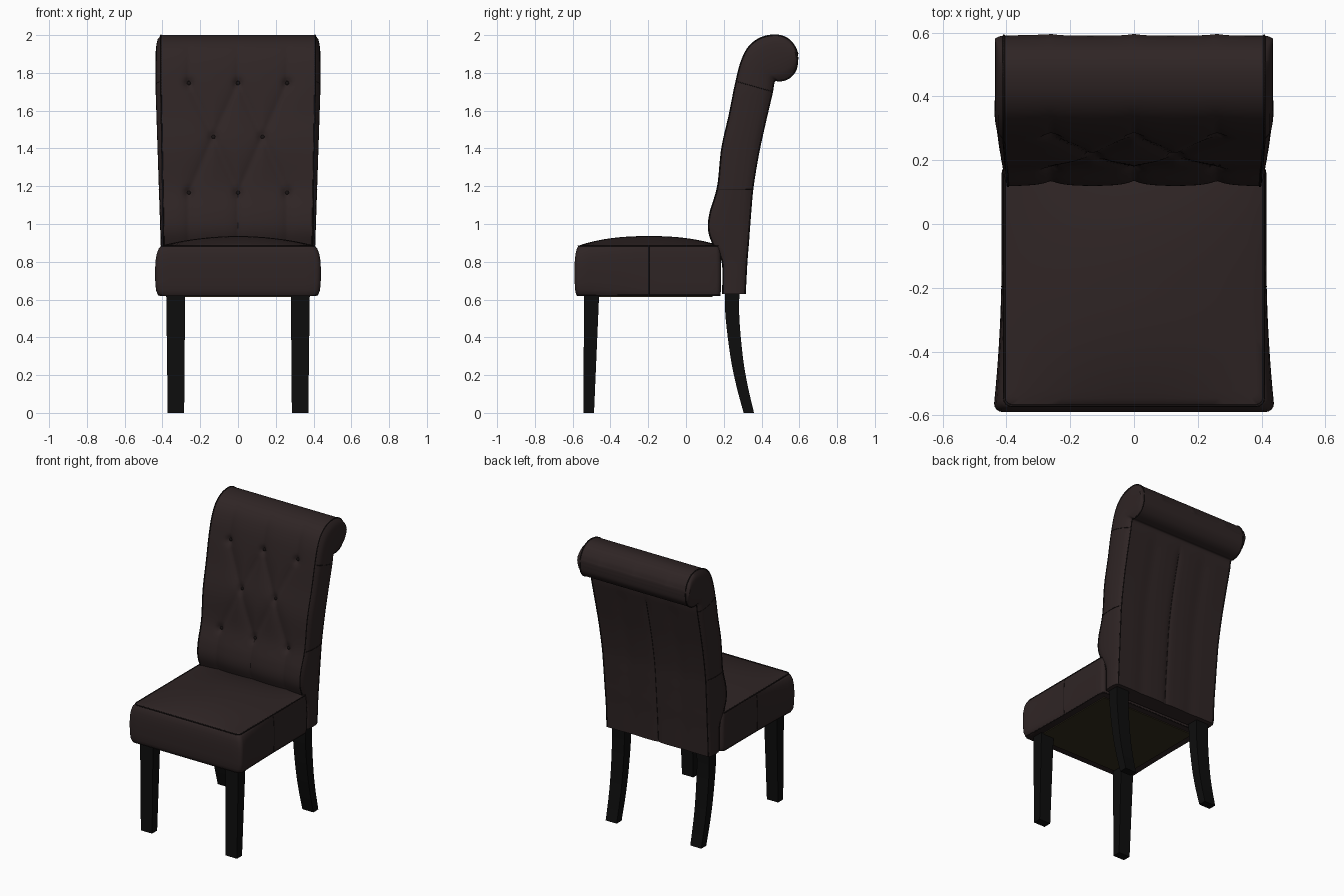
import bpy, bmesh, math
from mathutils import Vector

cube = bpy.data.objects.get("Cube")
if cube:
    bpy.data.objects.remove(cube, do_unlink=True)


def material(name, rgb, rough):
    m = bpy.data.materials.new(name)
    m.use_nodes = True
    m.diffuse_color = (*rgb, 1)
    bsdf = m.node_tree.nodes["Principled BSDF"]
    bsdf.inputs["Base Color"].default_value = (*rgb, 1)
    bsdf.inputs["Roughness"].default_value = rough
    return m


LEATHER = material("dark brown leather", (0.028, 0.018, 0.018), 0.6)
SEAM = material("seam shadow brown", (0.010, 0.007, 0.007), 0.8)
WOOD = material("black wood", (0.004, 0.004, 0.004), 0.5)
LINING = material("olive lining", (0.034, 0.026, 0.012), 0.9)


def loft(name, rings, mat, angle=45):
    """Skin closed rings of equal length and cap both ends."""
    bm = bmesh.new()
    rows = [[bm.verts.new(p) for p in ring] for ring in rings]
    n = len(rows[0])
    for a, b in zip(rows, rows[1:]):
        for i in range(n):
            bm.faces.new((a[i], a[(i + 1) % n], b[(i + 1) % n], b[i]))
    bm.faces.new(rows[0][::-1])
    bm.faces.new(rows[-1])
    bmesh.ops.recalc_face_normals(bm, faces=bm.faces)
    mesh = bpy.data.meshes.new(name)
    bm.to_mesh(mesh)
    bm.free()
    ob = bpy.data.objects.new(name, mesh)
    bpy.context.collection.objects.link(ob)
    mesh.materials.append(mat)
    bpy.ops.object.select_all(action='DESELECT')
    ob.select_set(True)
    bpy.context.view_layer.objects.active = ob
    bpy.ops.object.shade_smooth_by_angle(angle=math.radians(angle))
    return ob


def piping(name, points, closed=False, radius=0.004):
    cu = bpy.data.curves.new(name, 'CURVE')
    cu.dimensions = '3D'
    cu.bevel_depth = radius
    cu.bevel_resolution = 1
    sp = cu.splines.new('POLY')
    sp.points.add(len(points) - 1)
    for q, p in zip(sp.points, points):
        q.co = (*p, 1)
    sp.use_cyclic_u = closed
    cu.materials.append(SEAM)
    ob = bpy.data.objects.new(name, cu)
    bpy.context.collection.objects.link(ob)


def spline(pts, steps):
    """Catmull-Rom samples through 2D points."""
    p = [Vector(q) for q in pts]
    p = [2 * p[0] - p[1]] + p + [2 * p[-1] - p[-2]]
    out = []
    for a, b, c, d in zip(p, p[1:], p[2:], p[3:]):
        for k in range(steps):
            t = k / steps
            out.append(0.5 * (2 * b + (c - a) * t + (2 * a - 5 * b + 4 * c - d) * t * t
                              + (3 * b - a - 3 * c + d) * t ** 3))
    return out + [p[-2]]


# Backrest: paired front and rear outlines (y, z), meeting at the scroll tip
FRONT = spline([(.195, .63), (.192, .8), (.145, .89), (.12, .97), (.128, 1.06), (.168, 1.2),
                (.19, 1.4), (.23, 1.58), (.262, 1.74), (.293, 1.86), (.335, 1.94),
                (.4, 1.987), (.48, 2.0), (.54, 1.98), (.575, 1.94), (.59, 1.9)], 9)
REAR = spline([(.313, .63), (.322, .8), (.33, .9), (.335, .97), (.342, 1.06), (.355, 1.2),
               (.385, 1.38), (.42, 1.54), (.455, 1.69), (.468, 1.755), (.495, 1.757),
               (.53, 1.765), (.56, 1.785), (.583, 1.82), (.59, 1.86), (.591, 1.885)], 9)

# Tufting: buttons joined by diagonal and vertical pleats
ZT, ZM, ZB = 1.745, 1.46, 1.165
BUTTONS = [(x, z) for z in (ZT, ZB) for x in (-.26, 0, .26)] + [(-.13, ZM), (.13, ZM)]
PLEATS = [((x, ZM), (x + s, z)) for x in (-.13, .13) for s in (-.13, .13) for z in (ZT, ZB)]
PLEATS += [((x, ZB), (x, .7)) for x in (-.26, 0, .26)]
PLEATS += [((x, ZT), (x, 1.96)) for x in (-.26, 0, .26)]


def tuft(x, z):
    p = Vector((x, z))
    near = 9
    for a, b in PLEATS:
        a, d = Vector(a), Vector(b) - Vector(a)
        t = max(0, min(1, (p - a).dot(d) / d.dot(d)))
        near = min(near, (p - a - d * t).length)
    dot = min((p - Vector(b)).length for b in BUTTONS)
    fade = max(0, min(1, (1.99 - z) / .25)) * max(0, min(1, (z - .7) / .2))
    edge = min(1, (.405 - abs(x)) / .06)
    return edge * fade * (.017 * math.exp(-near / .035) + .02 * math.exp(-(dot / .022) ** 2))


def half_width(z):
    return .392 + .016 * max(0, min(1, (z - .8) / .9))


def side_point(i, s, sign):
    f, r = FRONT[i], REAR[i]
    p = f.lerp(r, s)
    swell = .014 + .014 * max(0, min(1, (p.y - .8) / .9))
    bulge = swell * (4 * s * (1 - s)) ** .5 * min(1, (f - r).length / .1)
    return Vector((sign * (half_width(p.y) + bulge), p.x, p.y))


NX, NS = 72, 10
rings = []
for i, (f, r) in enumerate(zip(FRONT, REAR)):
    ring = []
    for k in range(NX + 1):
        u = 2 * k / NX - 1
        x = u * half_width(f.y)
        ring.append((x, f.x + tuft(x, f.y), f.y))
    ring += [side_point(i, k / NS, 1) for k in range(1, NS)]
    for k in range(NX + 1):
        u = 1 - 2 * k / NX
        x = u * half_width(r.y)
        soft = .008 * (math.exp(-abs(x) / .02) + .5 * math.exp(-((abs(x) - .2) / .05) ** 2))
        flat = max(0, min(1, (1.74 - r.y) / .1)) if i < 85 else 0
        ring.append((x, r.x - soft * flat, r.y))
    ring += [side_point(i, 1 - k / NS, -1) for k in range(1, NS)]
    rings.append(ring)
loft("backrest", rings, LEATHER)

# Seams of the backrest
last = len(FRONT)
for sign, side in ((1, "left"), (-1, "right")):
    piping(f"{side}_back_front_piping", [side_point(i, 0, sign) for i in range(last)])
    piping(f"{side}_back_rear_piping", [side_point(i, 1, sign) for i in range(last)])
    for name, z in (("lower", 1.18), ("upper", 1.75)):
        i = min(range(last), key=lambda j: abs(FRONT[j].y - z))
        piping(f"{side}_back_{name}_side_seam",
               [side_point(i, k / NS, sign) for k in range(NS + 1)], radius=.002)
piping("back_centre_seam", [(0, r.x - .007, r.y) for r in REAR[:76]], radius=.002)

# Tuft buttons
for n, (x, z) in enumerate(BUTTONS):
    f = min(FRONT[:90], key=lambda q: abs(q.y - z))
    bpy.ops.mesh.primitive_uv_sphere_add(segments=12, ring_count=8, radius=.011,
                                         location=(x, f.x + .031, z))
    ob = bpy.context.object
    ob.name = f"tuft_button_{n + 1}"
    ob.scale.y = .6
    ob.data.materials.append(SEAM)
    bpy.ops.object.shade_smooth()

# Seat: rounded-rectangle rings with swelling sides and a domed top
Y0, Y1, HX, RAD = -.57, .178, .407, .025
YC, HY = (Y0 + Y1) / 2, (Y1 - Y0) / 2


def outline():
    pts = []
    for q, (sx, sy) in enumerate(((1, 1), (-1, 1), (-1, -1), (1, -1))):
        for k in range(5):
            a = math.radians(90 * q + 22.5 * k)
            pts.append(Vector((sx * (HX - RAD) + RAD * math.cos(a),
                               sy * (HY - RAD) + RAD * math.sin(a))))
    out = []
    for a, b in zip(pts, pts[1:] + pts[:1]):
        steps = 16 if (b - a).length > .1 else 1
        out += [a.lerp(b, k / steps) for k in range(steps)]
    return out


def seat_ring(z, swell=0.0, k=1.0):
    ring = []
    for p in outline():
        x, y = p * k
        front = max(0, min(1, (.1 - y) / .45))
        x *= 1 + swell * (.008 + .024 * front * front) / HX
        y *= 1 + swell * (.02 if y < 0 else .008) / HY
        dome = .05 * (1 - (p.x * k / HX) ** 2) * (1 - abs(p.y * k / HY) ** 2.4) if k < 1 else 0
        ring.append((x, y + YC, z + dome))
    return ring


levels = [(.62, .3), (.628, .6), (.65, .85), (.69, .97), (.75, 1), (.8, .95), (.84, .75),
          (.87, .4), (.884, 0)]
rings = [seat_ring(z, s) for z, s in levels]
rings += [seat_ring(.886, 0, 1 - k / 16) for k in range(1, 16)]
loft("seat", rings, LEATHER)
piping("seat_top_piping", seat_ring(.884), True)
piping("seat_bottom_piping", seat_ring(.623, .4), True, .003)
for sign, side in ((1, "left"), (-1, "right")):
    seam = []
    for z, s in levels:
        pts = [p for p in seat_ring(z, s) if p[0] * sign > .3]
        seam.append(min(pts, key=lambda p: abs(p[1] + .18)))
    piping(f"{side}_seat_side_seam", seam, radius=.002)


def box_ring(x0, x1, y0, y1, z):
    return [(x0, y0, z), (x1, y0, z), (x1, y1, z), (x0, y1, z)]


# Underside lining
loft("underside_lining", [box_ring(-.365, .365, -.53, .14, z) for z in (.614, .621)], LINING)

# Legs: straight tapered front pair, curved rear pair
REAR_LEG = spline([(.205, .64), (.21, .5), (.235, .3), (.265, .15), (.305, 0)], 4)
for sign, side in ((1, "left"), (-1, "right")):
    loft(f"{side}_front_leg", [box_ring(sign * .285, sign * .372, -.543, -.487, 0),
                               box_ring(sign * .28, sign * .38, -.54, -.46, .625)], WOOD, 30)
    loft(f"{side}_rear_leg", [box_ring(sign * (.285 - .008 * p.y), sign * (.37 + .012 * p.y),
                                       p.x, p.x + .055 + .035 * p.y, p.y)
                              for p in REAR_LEG], WOOD, 30)
